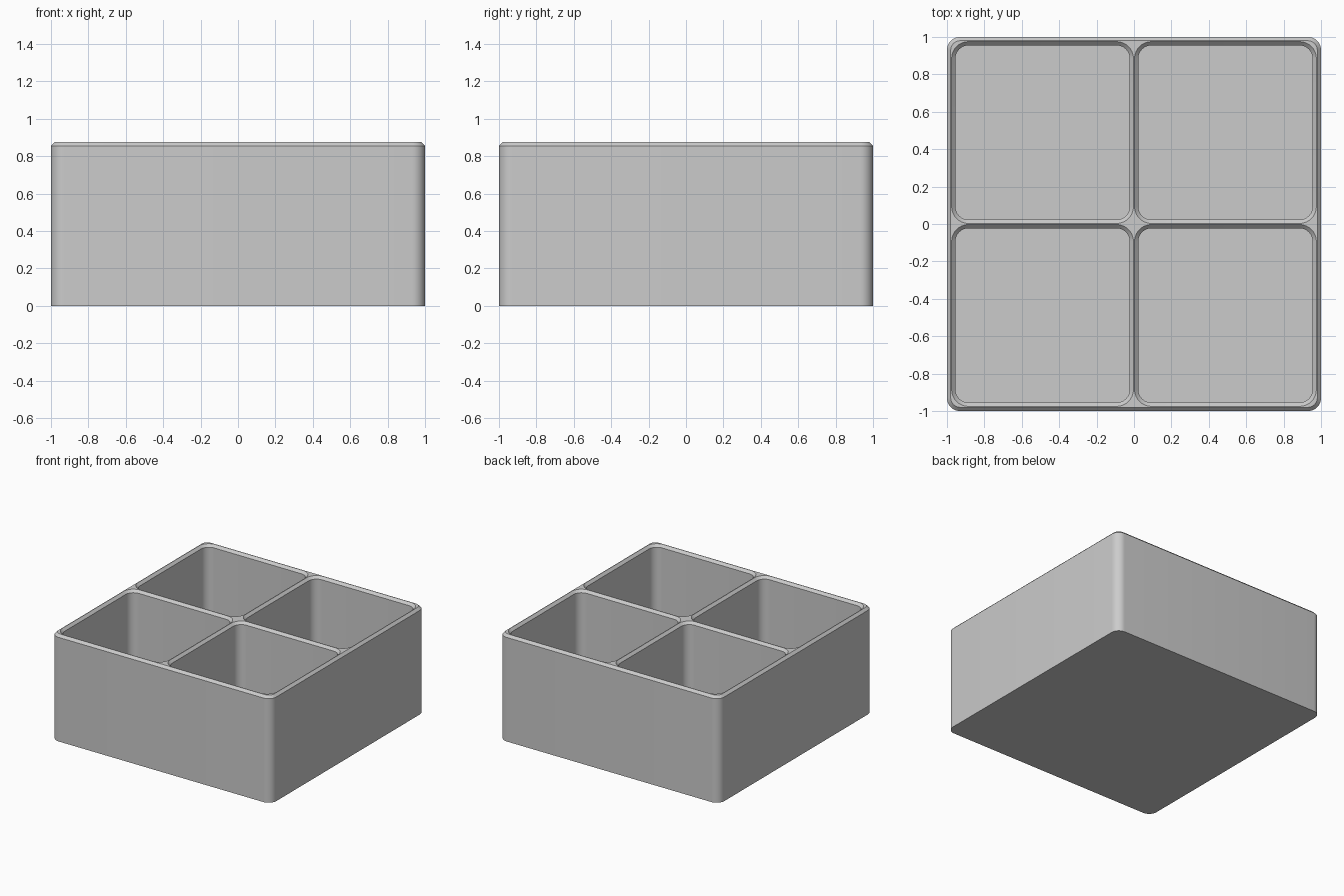
import bpy
import bmesh
import math

cube = bpy.data.objects.get("Cube")
if cube:
    bpy.data.objects.remove(cube, do_unlink=True)

HEIGHT = 0.875
BEVEL = 0.02        # chamfer on every rim edge
RADIUS = 0.07       # vertical corner rounding
FLOOR = 0.045       # floor thickness
POCKET_HALF = 0.466
POCKET_CENTRE = 0.489
SEGMENTS = 10

grey = bpy.data.materials.new("plain grey")
grey.use_nodes = True
grey.diffuse_color = (0.6, 0.6, 0.6, 1)
grey.node_tree.nodes["Principled BSDF"].inputs["Base Color"].default_value = (0.6, 0.6, 0.6, 1)


def rounded_square(bm, cx, cy, half, radius, z):
    """Ring of vertices around a square with rounded corners."""
    ring = []
    for corner, (sx, sy) in enumerate([(1, 1), (-1, 1), (-1, -1), (1, -1)]):
        for i in range(SEGMENTS + 1):
            a = math.pi / 2 * (corner + i / SEGMENTS)
            ring.append(bm.verts.new((cx + sx * (half - radius) + radius * math.cos(a),
                                      cy + sy * (half - radius) + radius * math.sin(a), z)))
    return ring


def loft(bm, cx, cy, sections):
    """Closed solid through (half width, radius, height) sections."""
    rings = [rounded_square(bm, cx, cy, *s) for s in sections]
    bm.faces.new(rings[0][::-1])
    bm.faces.new(rings[-1])
    for low, high in zip(rings, rings[1:]):
        for i in range(len(low)):
            j = (i + 1) % len(low)
            bm.faces.new((low[i], low[j], high[j], high[i]))


def make_object(name, bm):
    bmesh.ops.recalc_face_normals(bm, faces=bm.faces)
    mesh = bpy.data.meshes.new(name)
    bm.to_mesh(mesh)
    bm.free()
    mesh.materials.append(grey)
    obj = bpy.data.objects.new(name, mesh)
    bpy.context.scene.collection.objects.link(obj)
    return obj


# Outer body with a chamfered top edge
bm = bmesh.new()
loft(bm, 0, 0, [(1, RADIUS, 0),
                (1, RADIUS, HEIGHT - BEVEL),
                (1 - BEVEL, RADIUS - BEVEL, HEIGHT)])
tray = make_object("divided_tray", bm)

# Four compartments, flared at the rim
bm = bmesh.new()
for sx in (-1, 1):
    for sy in (-1, 1):
        loft(bm, sx * POCKET_CENTRE, sy * POCKET_CENTRE,
             [(POCKET_HALF, RADIUS, FLOOR),
              (POCKET_HALF, RADIUS, HEIGHT - BEVEL),
              (POCKET_HALF + BEVEL, RADIUS + BEVEL, HEIGHT),
              (POCKET_HALF + BEVEL, RADIUS + BEVEL, HEIGHT + 0.1)])
cutter = make_object("compartment_cutter", bm)
cutter.hide_render = True

# Hollow the compartments out and remove the cutter
cut = tray.modifiers.new("compartments", 'BOOLEAN')
cut.operation = 'DIFFERENCE'
cut.solver = 'EXACT'
cut.object = cutter
bpy.ops.object.select_all(action='DESELECT')
bpy.context.view_layer.objects.active = tray
tray.select_set(True)
bpy.ops.object.modifier_apply(modifier=cut.name)
bpy.data.objects.remove(cutter, do_unlink=True)

# Smooth rounded corners, crisp chamfers
bpy.ops.object.shade_smooth_by_angle(angle=math.radians(30))
